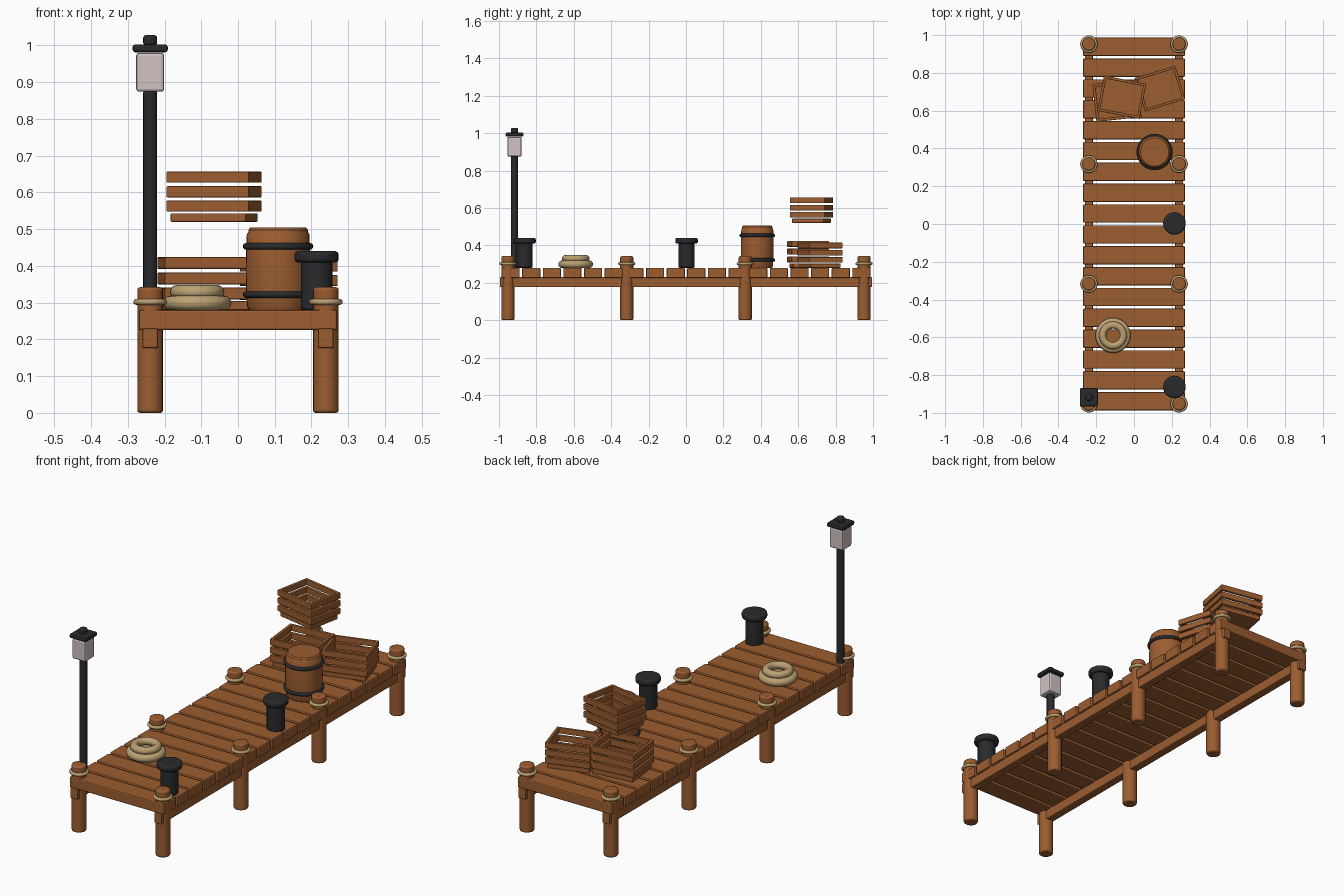
import bpy, math
from mathutils import Matrix, Vector

if "Cube" in bpy.data.objects:
    bpy.data.objects.remove(bpy.data.objects["Cube"])


def material(name, rgb):
    m = bpy.data.materials.new(name)
    m.diffuse_color = (*rgb, 1)
    m.use_nodes = True
    m.node_tree.nodes["Principled BSDF"].inputs["Base Color"].default_value = m.diffuse_color
    return m


WOOD = material("brown wood", (0.33, 0.11, 0.03))
IRON = material("black iron", (0.022, 0.023, 0.025))
ROPE = material("tan rope", (0.50, 0.36, 0.17))
GLASS = material("pale glass", (0.65, 0.54, 0.54))


def finish(ob, name, mat, bevel=0, smooth=True):
    ob.name = name
    ob.data.materials.append(mat)
    if smooth:
        bpy.ops.object.shade_smooth_by_angle(angle=math.radians(40))
    if bevel:
        b = ob.modifiers.new("bevel", "BEVEL")
        b.width, b.segments, b.limit_method = bevel, 2, "ANGLE"
    return ob


def box(name, loc, size, mat, bevel=0.005, matrix=None):
    bpy.ops.mesh.primitive_cube_add(size=1)
    ob = bpy.context.object
    ob.data.transform(Matrix.Translation(loc) @ Matrix.Diagonal((*size, 1)))
    if matrix:
        ob.data.transform(matrix)
    return finish(ob, name, mat, bevel, False)


def cylinder(name, x, y, z0, z1, r, mat, bevel=0.005, sides=24):
    bpy.ops.mesh.primitive_cylinder_add(vertices=sides, radius=r, depth=z1 - z0,
                                        location=(x, y, (z0 + z1) / 2))
    return finish(bpy.context.object, name, mat, bevel)


def ring(name, x, y, z, major, minor, mat):
    bpy.ops.mesh.primitive_torus_add(major_radius=major, minor_radius=minor, location=(x, y, z),
                                     major_segments=32, minor_segments=12)
    return finish(bpy.context.object, name, mat)


def lathe(name, x, y, profile, mat, sides=32):
    verts = [(r * math.cos(2 * math.pi * i / sides), r * math.sin(2 * math.pi * i / sides), z)
             for r, z in profile for i in range(sides)]
    faces = [(j * sides + i, j * sides + (i + 1) % sides,
              (j + 1) * sides + (i + 1) % sides, (j + 1) * sides + i)
             for j in range(len(profile) - 1) for i in range(sides)]
    n = len(verts)
    faces += [tuple(reversed(range(sides))), tuple(range(n - sides, n))]
    me = bpy.data.meshes.new(name)
    me.from_pydata(verts, [], faces)
    ob = bpy.data.objects.new(name, me)
    bpy.context.collection.objects.link(ob)
    bpy.ops.object.select_all(action="DESELECT")
    ob.select_set(True)
    bpy.context.view_layer.objects.active = ob
    ob.location = (x, y, 0)
    return finish(ob, name, mat)


# deck planks
for i in range(18):
    box("deck_plank", (0, -0.938 + i * 1.876 / 17, 0.2525), (0.54, 0.097, 0.055), WOOD, 0.006)

# stringers, posts and rope ties
for x in (-0.239, 0.239):
    box("stringer", (x, 0, 0.203), (0.043, 1.99, 0.054), WOOD)
    for y in (-0.952, -0.317, 0.317, 0.952):
        cylinder("post", x, y, 0, 0.342, 0.035, WOOD, 0.007, 20)
        ring("post_rope", x, y, 0.302, 0.038, 0.008, ROPE)

# iron bollards
for y in (0.003, -0.863):
    cylinder("bollard_body", 0.214, y, 0.28, 0.415, 0.043, IRON)
    cylinder("bollard_cap", 0.214, y, 0.409, 0.44, 0.06, IRON, 0.009)

# lamp
LX, LY = -0.239, -0.917
cylinder("lamp_pole", LX, LY, 0.27, 0.875, 0.019, IRON, 0.003, 16)
box("lamp_glass", (LX, LY, 0.927), (0.076, 0.076, 0.106), GLASS, 0.008)
box("lamp_cap", (LX, LY, 0.992), (0.096, 0.096, 0.022), IRON, 0.008)
cylinder("lamp_knob", LX, LY, 1.0, 1.028, 0.019, IRON, 0.007, 16)

# barrel with two hoops
BX, BY = 0.109, 0.381
lathe("barrel", BX, BY, [(0.079, 0.28), (0.084, 0.29), (0.087, 0.33), (0.088, 0.39),
                         (0.087, 0.45), (0.085, 0.487), (0.081, 0.492), (0.081, 0.498),
                         (0.075, 0.505)], WOOD)
for z in (0.322, 0.453):
    ring("barrel_hoop", BX, BY, z, 0.087, 0.009, IRON)

# coiled rope
ring("rope_coil_lower", -0.111, -0.59, 0.299, 0.073, 0.02, ROPE)
ring("rope_coil_upper", -0.111, -0.59, 0.329, 0.055, 0.019, ROPE)


# slatted crates
def crate(x, y, z, angle, scale):
    m = (Matrix.Translation((x, y, z)) @ Matrix.Rotation(math.radians(angle), 4, "Z")
         @ Matrix.Scale(scale, 4))
    w, d, t = 0.24, 0.20, 0.015
    box("crate_floor", (0, 0, 0.012), (w - 0.02, d - 0.02, 0.024), WOOD, 0.003, m)
    for h in (0.045, 0.086, 0.128):
        for s in (-1, 1):
            box("crate_long_slat", (0, s * (d - t) / 2, h), (w, t, 0.032), WOOD, 0.003, m)
            box("crate_short_slat", (s * (w - t) / 2, 0, h), (t, d - t, 0.032), WOOD, 0.003, m)


crate(-0.09, 0.653, 0.28, 6, 1.0)
crate(0.138, 0.717, 0.28, 17, 0.93)
crate(-0.065, 0.671, 0.52, -11, 0.95)
